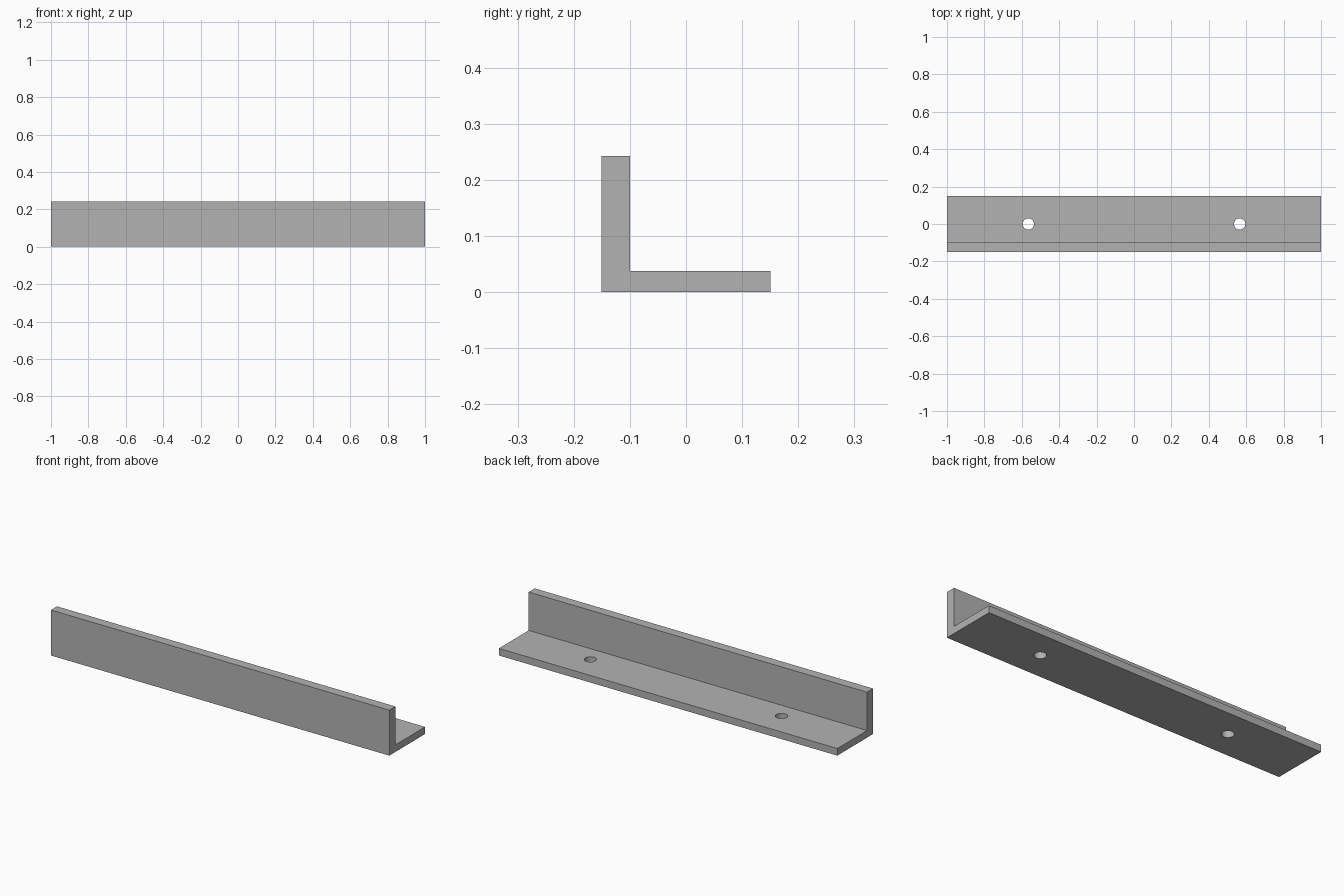
import bpy
import bmesh
import math

LENGTH = 2.0
HOLE_X = 0.565
HOLE_RADIUS = 0.03

cube = bpy.data.objects.get("Cube")
if cube:
    bpy.data.objects.remove(cube, do_unlink=True)

# Plain grey material
grey = bpy.data.materials.new("plain grey")
grey.use_nodes = True
colour = (0.45, 0.45, 0.45, 1.0)
grey.diffuse_color = colour
grey.node_tree.nodes["Principled BSDF"].inputs["Base Color"].default_value = colour

# Angle bracket: L-shaped profile (y, z) extruded along x
profile = [(-0.151, 0), (0.151, 0), (0.151, 0.038),
           (-0.1, 0.038), (-0.1, 0.243), (-0.151, 0.243)]
bm = bmesh.new()
face = bm.faces.new([bm.verts.new((-LENGTH / 2, y, z)) for y, z in profile])
extruded = bmesh.ops.extrude_face_region(bm, geom=[face])["geom"]
bmesh.ops.translate(bm, vec=(LENGTH, 0, 0),
                    verts=[v for v in extruded if isinstance(v, bmesh.types.BMVert)])
bmesh.ops.recalc_face_normals(bm, faces=bm.faces)
mesh = bpy.data.meshes.new("angle_bracket")
bm.to_mesh(mesh)
bm.free()
mesh.materials.append(grey)
bracket = bpy.data.objects.new("angle_bracket", mesh)
bpy.context.collection.objects.link(bracket)

# Two screw holes through the base flange
for side in (-1, 1):
    bpy.ops.mesh.primitive_cylinder_add(vertices=32, radius=HOLE_RADIUS, depth=0.2,
                                        location=(side * HOLE_X, 0, 0.02))
    cutter = bpy.context.object
    cutter.name = "hole_cutter"
    cutter.hide_render = True
    cutter.data.materials.append(grey)
    cut = bracket.modifiers.new("screw_hole", 'BOOLEAN')
    cut.operation = 'DIFFERENCE'
    cut.solver = 'EXACT'
    cut.object = cutter
    bpy.context.view_layer.objects.active = bracket
    bpy.ops.object.modifier_apply(modifier=cut.name)
    bpy.data.objects.remove(cutter, do_unlink=True)

# Smooth hole walls, crisp flange edges
bpy.ops.object.select_all(action='DESELECT')
bracket.select_set(True)
bpy.context.view_layer.objects.active = bracket
bpy.ops.object.shade_smooth_by_angle(angle=math.radians(30))
